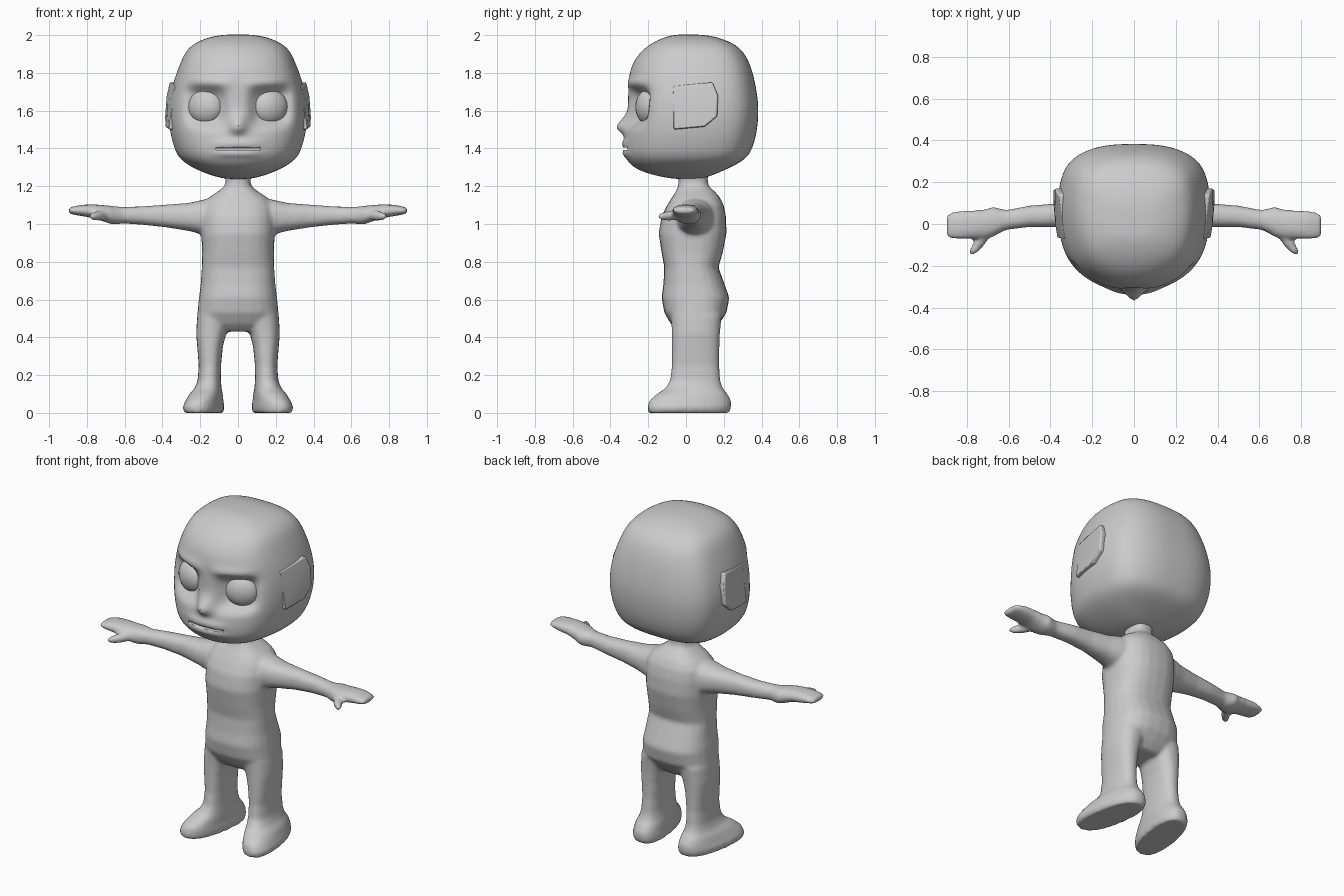
import bpy, bmesh
from math import cos, sin, pi, exp, radians, copysign
from mathutils import Matrix, Vector

if "Cube" in bpy.data.objects:
    bpy.data.objects.remove(bpy.data.objects["Cube"])


def skin(bm, loops):
    """Bridge a list of equal-length point loops and cap both ends."""
    rows = [[bm.verts.new(p) for p in loop] for loop in loops]
    n = len(rows[0])
    for a, b in zip(rows, rows[1:]):
        for i in range(n):
            j = (i + 1) % n
            bm.faces.new((a[i], a[j], b[j], b[i]))
    bm.faces.new(rows[0][::-1])
    bm.faces.new(rows[-1])


def oval(u0, u1, v0, v1, p=2.3, n=24):
    """Superellipse filling the box u0..u1, v0..v1."""
    pts = []
    for i in range(n):
        c, s = cos(2 * pi * i / n), sin(2 * pi * i / n)
        c, s = copysign(abs(c) ** (2 / p), c), copysign(abs(s) ** (2 / p), s)
        pts.append(((u0 + u1) / 2 + (u1 - u0) / 2 * c, (v0 + v1) / 2 + (v1 - v0) / 2 * s))
    return pts


def make_object(name, bm):
    bmesh.ops.recalc_face_normals(bm, faces=bm.faces)
    for f in bm.faces:
        f.smooth = True
    me = bpy.data.meshes.new(name)
    bm.to_mesh(me)
    bm.free()
    ob = bpy.data.objects.new(name, me)
    bpy.context.collection.objects.link(ob)
    return ob


# Body: torso, legs, arms and thumbs fused into one skin
body = bmesh.new()

# torso and neck: z, half width, front y, back y
torso = [(0.43, .13, -.04, .14), (0.47, .19, -.08, .175), (0.53, .215, -.115, .215),
         (0.61, .207, -.13, .23), (0.68, .198, -.12, .205), (0.77, .192, -.115, .172),
         (0.85, .19, -.13, .195), (0.95, .195, -.145, .215), (1.04, .195, -.13, .212),
         (1.10, .185, -.10, .20), (1.14, .155, -.075, .18), (1.17, .11, -.055, .155),
         (1.20, .07, -.042, .12), (1.23, .066, -.04, .115), (1.30, .08, -.05, .12)]
skin(body, [[(x, y, z) for x, y in oval(-w, w, f, b, 2.5)] for z, w, f, b in torso])

# leg and foot: z, inner x, outer x, front y, back y, outward splay
leg = [(0.0, .085, .275, -.20, .23, .16), (0.03, .08, .285, -.205, .24, .16),
       (0.065, .085, .27, -.195, .24, .14), (0.10, .085, .255, -.155, .22, .10),
       (0.13, .088, .23, -.11, .195, .04), (0.17, .09, .214, -.085, .182, 0),
       (0.25, .09, .208, -.075, .176, 0), (0.35, .08, .216, -.075, .177, 0),
       (0.42, .062, .222, -.075, .18, 0), (0.52, .03, .216, -.08, .19, 0)]

# arm and hand: x, front y, back y, low z, high z
arm = [(0.08, -.05, .15, .95, 1.15), (0.19, -.05, .14, .945, 1.128),
       (0.26, -.035, .12, .963, 1.112), (0.38, -.015, .098, .982, 1.103),
       (0.50, -.015, .088, .995, 1.094), (0.61, -.028, .067, 1.003, 1.09),
       (0.645, -.045, .075, .997, 1.093), (0.675, -.063, .083, 1.0, 1.097),
       (0.71, -.07, .07, 1.012, 1.10), (0.76, -.07, .066, 1.03, 1.104),
       (0.83, -.072, .064, 1.042, 1.102), (0.875, -.07, .055, 1.05, 1.092),
       (0.897, -.06, .042, 1.057, 1.086)]

for s in (-1, 1):
    skin(body, [[(s * (x - k * (y - .02)), y, z) for x, y in oval(a, b, f, r, 2.4)]
                for z, a, b, f, r, k in leg])
    skin(body, [[(s * x, y, z) for y, z in oval(f, r, lo, hi)]
                for x, f, r, lo, hi in arm])
    axis = Vector((s * .09, -.115, -.005))
    bmesh.ops.create_uvsphere(
        body, u_segments=16, v_segments=10, radius=1,
        matrix=Matrix.Translation((s * .735, -.085, 1.043))
        @ axis.to_track_quat('Z', 'Y').to_matrix().to_4x4()
        @ Matrix.Diagonal((.025, .027, .083, 1)))

ob = make_object("body", body)
m = ob.modifiers.new("fuse", 'REMESH')
m.mode, m.voxel_size, m.use_smooth_shade = 'VOXEL', 0.011, True
m = ob.modifiers.new("soften", 'SMOOTH')
m.factor, m.iterations = 0.5, 7

# Head: one plan outline scaled up the height, then subdivided
half = [(0, -1), (.42, -.93), (.86, -.66), (1, 0), (.98, .45), (.87, .82), (.44, 1), (0, 1.01)]
plan = half + [(-x, y) for x, y in half[-2:0:-1]]
# z, half width, front depth, back depth
levels = [(1.237, .05, .05, .06), (1.25, .12, .14, .12), (1.285, .215, .265, .20),
          (1.34, .31, .325, .315), (1.41, .338, .335, .35), (1.50, .362, .322, .372),
          (1.62, .367, .308, .38), (1.74, .345, .312, .362), (1.85, .305, .295, .335),
          (1.945, .262, .215, .28), (1.992, .15, .11, .16), (2.004, .06, .05, .07)]
hb = bmesh.new()
skin(hb, [[(x * w * 1.02, y * (f if y < 0 else b) * 1.01, z) for x, y in plan]
          for z, w, f, b in levels])
head = make_object("head", hb)
head.modifiers.new("round", 'SUBSURF').levels = 3
bpy.context.view_layer.objects.active = head
bpy.ops.object.modifier_apply(modifier="round")


def bump(d, width, p=2):
    return exp(-abs(d / width) ** p)


# Sculpt sockets, brow, nose and lips on the face side
for v in head.data.vertices:
    x, y, z = abs(v.co.x), v.co.y, v.co.z
    if y > -.08:
        continue
    top = 1.622 + .1 * (x - .17)
    y += .065 * exp(-((x - .17) / .1) ** 4 - ((z - top) / .098) ** 4)
    y -= .014 * bump(x - .15, .11, 4) * bump(z - 1.745, .03)
    y -= .05 * bump(x, .042) * bump(z - 1.513, .035 if z < 1.513 else .055)
    y -= .012 * bump(x, .12, 4) * (bump(z - 1.425, .022) + bump(z - 1.372, .02))
    v.co.y = y

# Mouth slit
cb = bmesh.new()
bmesh.ops.create_cube(cb, size=1, matrix=Matrix.Translation((0, -.34, 1.398))
                      @ Matrix.Diagonal((.235, .12, .012, 1)))
cutter = make_object("mouth_cutter", cb)
cutter.hide_render = True
cutter.hide_viewport = True
m = head.modifiers.new("mouth", 'BOOLEAN')
m.operation, m.object, m.solver = 'DIFFERENCE', cutter, 'EXACT'

# Eyes and ears, one per side
ear_rim = [(.335, -.07, 1.73), (.362, .14, 1.75), (.378, .17, 1.68), (.386, .165, 1.57),
           (.385, .10, 1.515), (.366, -.065, 1.50), (.375, -.01, 1.60)]
for s, side in ((-1, "left"), (1, "right")):
    eb = bmesh.new()
    bmesh.ops.create_uvsphere(
        eb, u_segments=24, v_segments=16, radius=1,
        matrix=Matrix.Translation((s * .17, -.197, 1.62))
        @ Matrix.Rotation(radians(s * 22), 4, 'Z')
        @ Matrix.Diagonal((.098, .066, .094, 1)))
    make_object("eye_" + side, eb)

    rb = bmesh.new()
    for x, y, z in ear_rim:
        rb.verts.new((s * x, y, z))
        rb.verts.new((s * .28, y, z))
    bmesh.ops.convex_hull(rb, input=rb.verts)
    ear = make_object("ear_" + side, rb)
    m = ear.modifiers.new("soft_edge", 'BEVEL')
    m.width, m.segments = .008, 2

# Smooth shading that keeps the hard edges
for ob in bpy.data.objects:
    if ob.name.startswith(("head", "ear")):
        bpy.ops.object.select_all(action='DESELECT')
        ob.select_set(True)
        bpy.context.view_layer.objects.active = ob
        bpy.ops.object.shade_smooth_by_angle(angle=radians(40))
